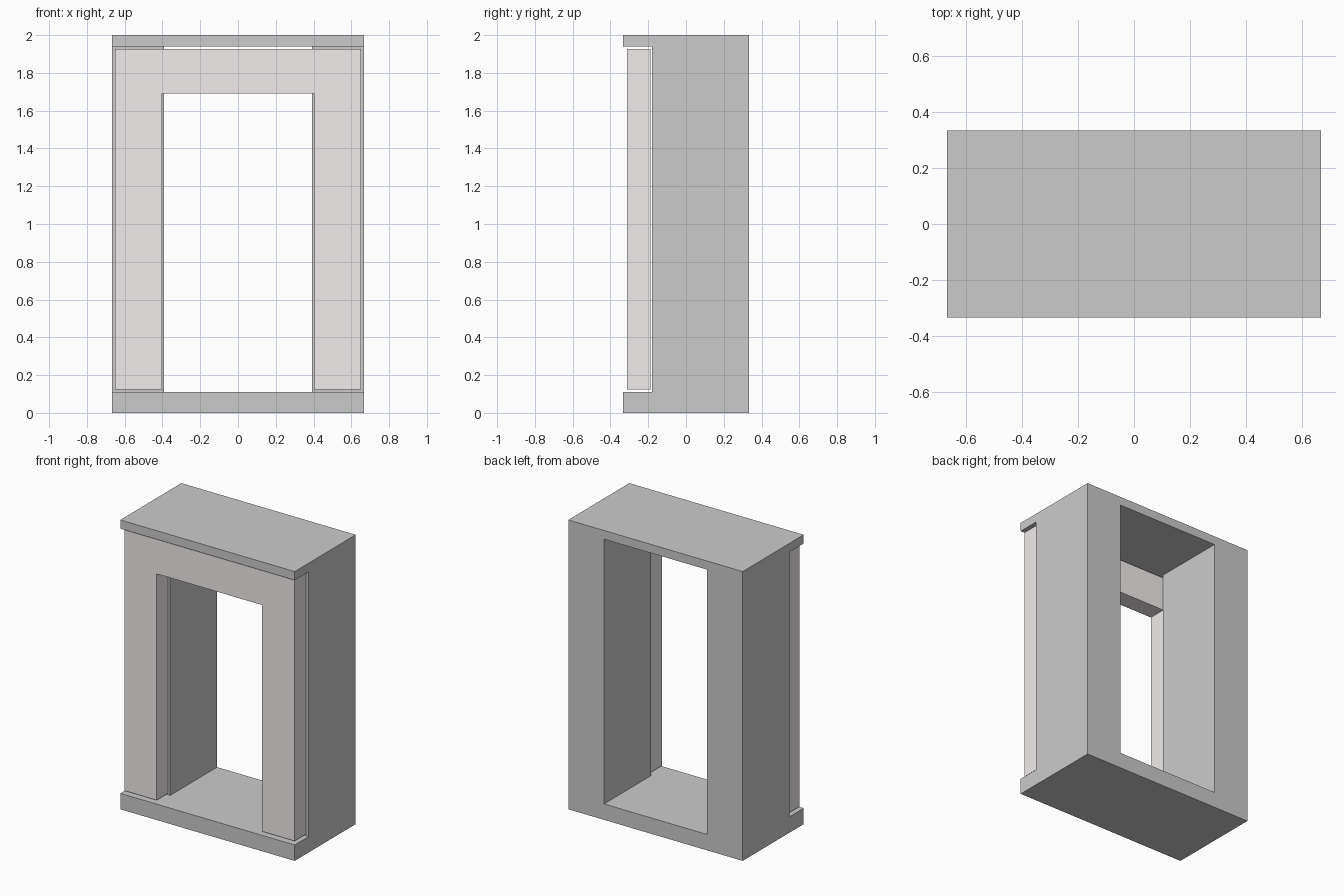
import bpy, bmesh
from mathutils import Vector

if "Cube" in bpy.data.objects:
    bpy.data.objects.remove(bpy.data.objects["Cube"])


def extrude_profile(name, points, direction):
    """Closed prism from a planar outline swept along a vector."""
    bm = bmesh.new()
    face = bm.faces.new([bm.verts.new(p) for p in points])
    swept = bmesh.ops.extrude_face_region(bm, geom=[face], use_keep_orig=True)
    verts = [g for g in swept["geom"] if isinstance(g, bmesh.types.BMVert)]
    bmesh.ops.translate(bm, verts=verts, vec=Vector(direction))
    bmesh.ops.recalc_face_normals(bm, faces=bm.faces[:])
    mesh = bpy.data.meshes.new(name)
    bm.to_mesh(mesh)
    bm.free()
    obj = bpy.data.objects.new(name, mesh)
    bpy.context.collection.objects.link(obj)
    return obj


W, D = 0.667, 0.333        # half width and half depth
FLOOR, CEIL = 0.11, 1.94   # top of the base slab, underside of the top slab
RECESS = -0.18             # front of the side walls
INNER = 0.393              # half width of the opening

# Body: C-shaped side profile with overhanging top and base slabs
side = [(-D, 0), (D, 0), (D, 2), (-D, 2),
        (-D, CEIL), (RECESS, CEIL), (RECESS, FLOOR), (-D, FLOOR)]
body = extrude_profile("body_shell", [(-W, y, z) for y, z in side], (2 * W, 0, 0))

# Through opening, reaching from slab to slab
hole = [(-INNER, FLOOR), (INNER, FLOOR), (INNER, CEIL), (-INNER, CEIL)]
cutter = extrude_profile("opening_cutter", [(x, -0.6, z) for x, z in hole], (0, 1.2, 0))
cut = body.modifiers.new("opening", "BOOLEAN")
cut.operation, cut.solver, cut.object = "DIFFERENCE", "EXACT", cutter
cutter.hide_render = True
cutter.hide_set(True)

# Front frame: two legs and a lintel, floating just clear of the body
half = [(0.651, 0.125), (0.651, 1.927)]
inside = [(0.403, 1.69), (0.403, 0.125)]
outline = half + [(-x, z) for x, z in reversed(half)]
outline += [(-x, z) for x, z in reversed(inside)] + inside
frame = extrude_profile("front_frame", [(x, -0.312, z) for x, z in outline], (0, 0.124, 0))

mat = bpy.data.materials.new("warm_grey")
mat.diffuse_color = (0.88, 0.84, 0.83, 1)
mat.use_nodes = True
mat.node_tree.nodes["Principled BSDF"].inputs["Base Color"].default_value = mat.diffuse_color
frame.data.materials.append(mat)
